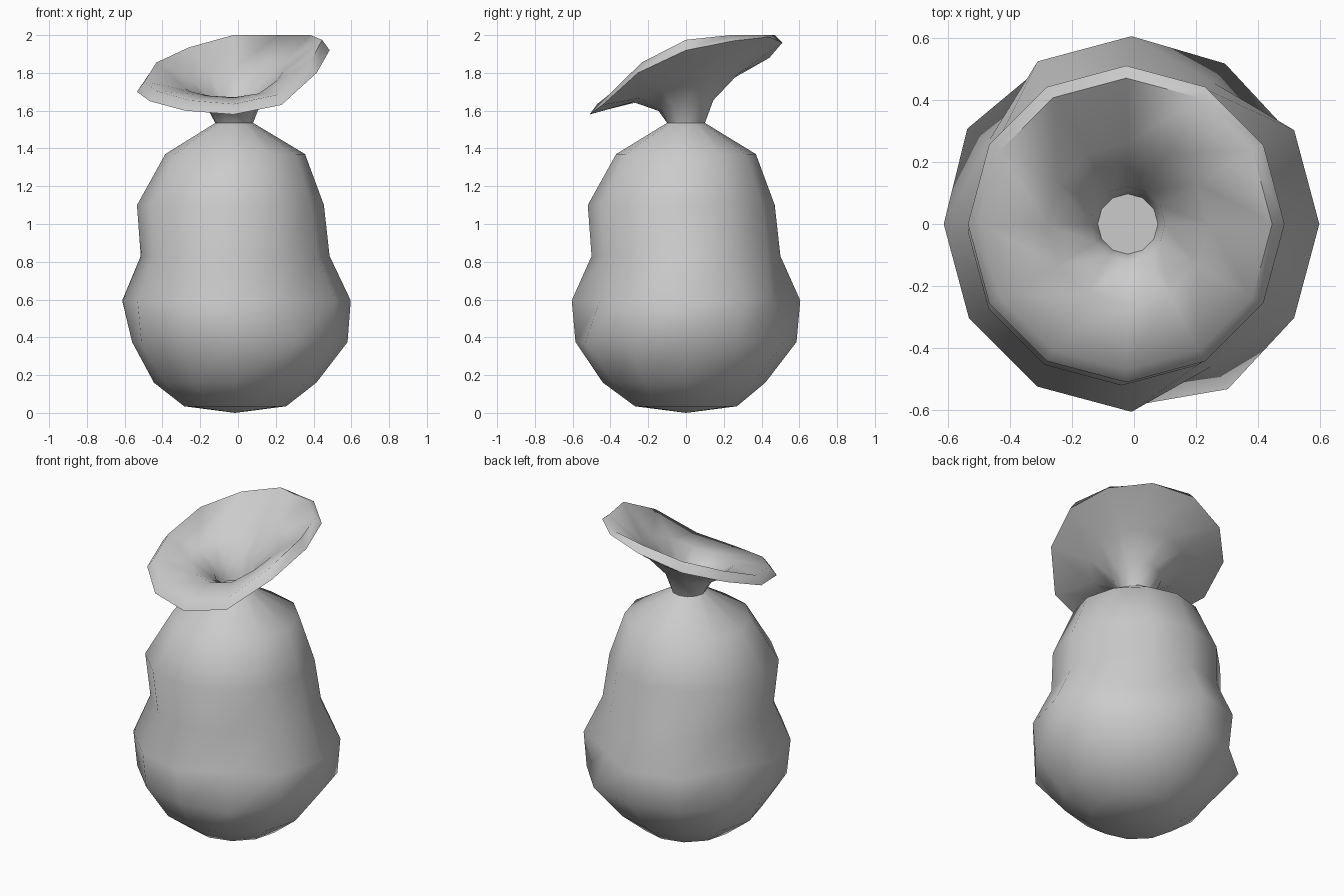
import bpy
import bmesh
import math

if "Cube" in bpy.data.objects:
    bpy.data.objects.remove(bpy.data.objects["Cube"], do_unlink=True)

SIDES = 12

# One plain cloth colour
cloth = bpy.data.materials.new("plain grey cloth")
cloth.use_nodes = True
GREY = (0.6, 0.6, 0.6, 1)
cloth.diffuse_color = GREY
cloth.node_tree.nodes["Principled BSDF"].inputs["Base Color"].default_value = GREY

# Height of each corner of the slanted mouth, counter-clockwise from the left
RIM = [1.92, 1.97, 1.99, 1.96, 1.88, 1.80, 1.70, 1.65, 1.60, 1.58, 1.63, 1.80]
RIM_MEAN = 1.79


def add_ring(bm, radius, z, cx=-0.015, cy=0.0, tilt=0.0, scale=None):
    """Ring of corners; tilt makes it follow the slant of the mouth."""
    ring = []
    for i in range(SIDES):
        a = math.tau * i / SIDES
        r = radius * (scale or {}).get(i, 1)
        h = min(2.0, z + tilt * (RIM[i] - RIM_MEAN))
        ring.append(bm.verts.new((cx + r * math.cos(a), cy + r * math.sin(a), h)))
    return ring


def bridge(bm, low, high):
    for i in range(SIDES):
        j = (i + 1) % SIDES
        bm.faces.new((low[i], low[j], high[j], high[i]))


bm = bmesh.new()
dents = {2: 0.87, 5: 0.88, 10: 0.87}
bulges = {2: 1.02, 5: 1.05, 10: 1.05, 6: 0.95}

rings = [
    # Bulging sack body
    add_ring(bm, 0.27, 0.035),
    add_ring(bm, 0.43, 0.16, cy=-0.01),
    add_ring(bm, 0.585, 0.375, cx=-0.005, scale=bulges),
    add_ring(bm, 0.605, 0.595, cx=-0.008, scale=dents),
    add_ring(bm, 0.50, 0.83),
    add_ring(bm, 0.495, 1.10, cx=-0.04, cy=-0.025),
    add_ring(bm, 0.37, 1.37),
    # Tied neck and outside of the flared mouth
    add_ring(bm, 0.10, 1.535, cx=-0.02),
    add_ring(bm, 0.145, 1.63, cx=-0.02, tilt=0.15),
    add_ring(bm, 0.28, 1.73, cx=-0.02, tilt=0.4),
    add_ring(bm, 0.51, RIM_MEAN, cx=-0.025, tilt=1),
    # Lip and inside of the mouth
    add_ring(bm, 0.47, RIM_MEAN + 0.055, cx=-0.025, tilt=1),
    add_ring(bm, 0.26, 1.755, cx=-0.02, tilt=0.4),
    add_ring(bm, 0.12, 1.64, cx=-0.02, tilt=0.15),
    add_ring(bm, 0.097, 1.54, cx=-0.02),
]
for low, high in zip(rings, rings[1:]):
    bridge(bm, low, high)

# Shallow point under the base, and the closed floor of the neck
tip = bm.verts.new((-0.015, 0, 0))
for i in range(SIDES):
    bm.faces.new((tip, rings[0][(i + 1) % SIDES], rings[0][i]))
bm.faces.new(rings[-1])
bmesh.ops.recalc_face_normals(bm, faces=bm.faces)

mesh = bpy.data.meshes.new("sack")
bm.to_mesh(mesh)
bm.free()
mesh.materials.append(cloth)
sack = bpy.data.objects.new("sack", mesh)
bpy.context.collection.objects.link(sack)

bpy.ops.object.select_all(action="DESELECT")
sack.select_set(True)
bpy.context.view_layer.objects.active = sack
bpy.ops.object.shade_smooth_by_angle(angle=math.radians(70))
